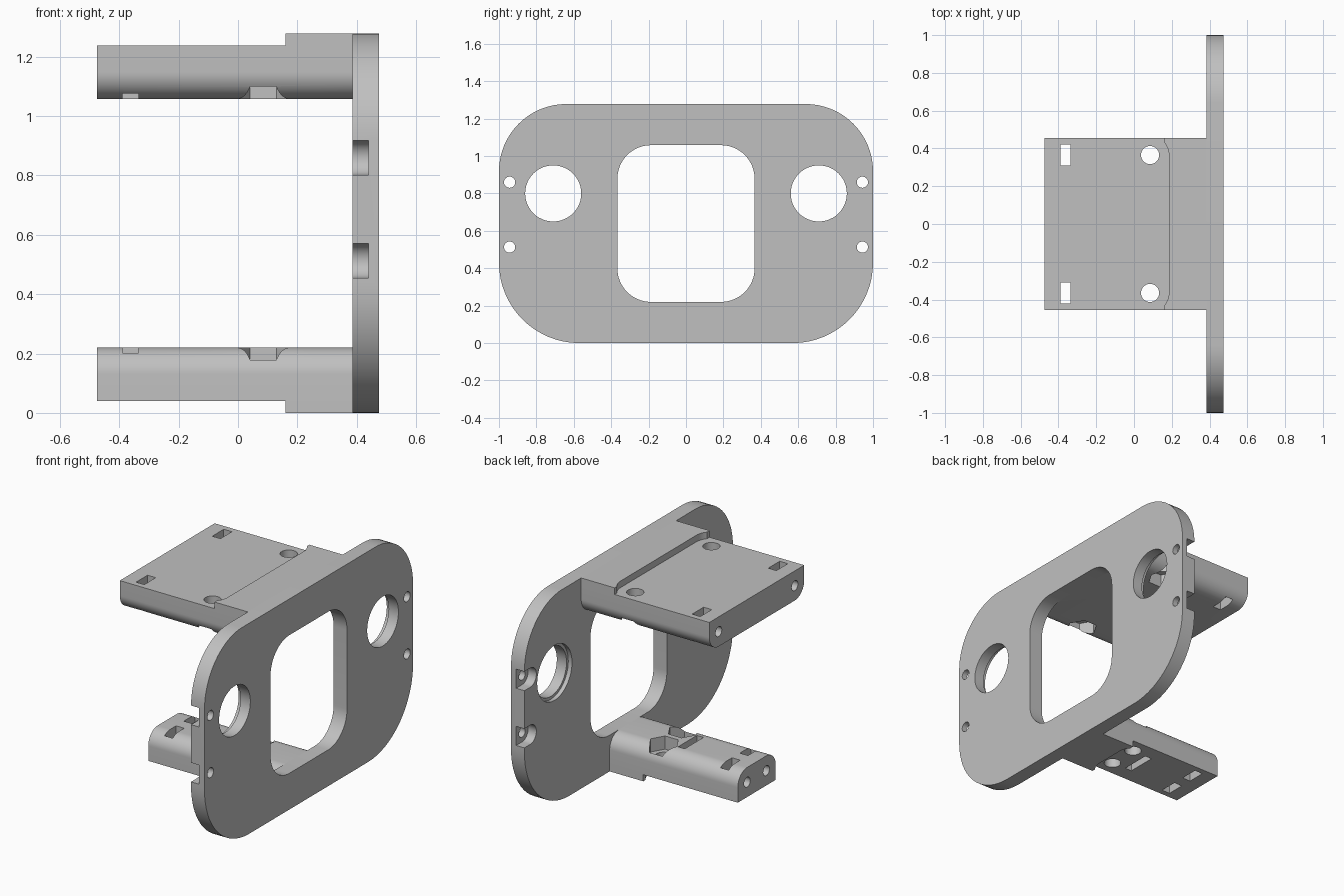
import bpy, bmesh, math
from mathutils import Vector

if "Cube" in bpy.data.objects:
    bpy.data.objects.remove(bpy.data.objects["Cube"])

H = 1.278                     # overall height
BACK, FRONT = 0.385, 0.475    # plate faces in x
ARM_END = -0.475

gray = bpy.data.materials.new("light_gray")
gray.diffuse_color = (0.53, 0.53, 0.53, 1)
gray.use_nodes = True
gray.node_tree.nodes["Principled BSDF"].inputs["Base Color"].default_value = gray.diffuse_color


def arc(cx, cy, r, a0, a1, n=16):
    """Points on a circular arc, angles in degrees."""
    return [(cx + r * math.cos(math.radians(a0 + (a1 - a0) * i / n)),
             cy + r * math.sin(math.radians(a0 + (a1 - a0) * i / n))) for i in range(n + 1)]


def circle(cx, cy, r, n=40):
    return arc(cx, cy, r, 0, 360, n)[:-1]


def rect(x0, x1, y0, y1):
    return [(x0, y0), (x1, y0), (x1, y1), (x0, y1)]


def rounded(w, z0, z1, r_top, r_bot):
    """Rounded rectangle, symmetric about zero, half width w."""
    return (arc(w - r_bot, z0 + r_bot, r_bot, -90, 0) + arc(w - r_top, z1 - r_top, r_top, 0, 90)
            + arc(-w + r_top, z1 - r_top, r_top, 90, 180)
            + arc(-w + r_bot, z0 + r_bot, r_bot, 180, 270))


def prism(name, pts, axis, lo, hi):
    """Extrude an outline: (y, z) points along x, or (x, y) points along z."""
    bm = bmesh.new()
    lift = (lambda p, h: Vector((h, p[0], p[1]))) if axis == 'x' else (lambda p, h: Vector((p[0], p[1], h)))
    a = [bm.verts.new(lift(p, lo)) for p in pts]
    b = [bm.verts.new(lift(p, hi)) for p in pts]
    bm.faces.new(a)
    bm.faces.new(b)
    for i in range(len(pts)):
        j = (i + 1) % len(pts)
        bm.faces.new((a[i], a[j], b[j], b[i]))
    bmesh.ops.recalc_face_normals(bm, faces=bm.faces)
    me = bpy.data.meshes.new(name)
    bm.to_mesh(me)
    bm.free()
    me.materials.append(gray)
    ob = bpy.data.objects.new(name, me)
    bpy.context.collection.objects.link(ob)
    return ob


def finish(ob, cutters=()):
    """Cut every cutter out, bake the result and smooth the curved faces."""
    for c in cutters:
        c.hide_render = True
        m = ob.modifiers.new("cut", 'BOOLEAN')
        m.operation, m.solver, m.object = 'DIFFERENCE', 'EXACT', c
    if cutters:
        bpy.context.view_layer.update()
        ev = ob.evaluated_get(bpy.context.evaluated_depsgraph_get())
        me = bpy.data.meshes.new_from_object(ev)
        ob.modifiers.clear()
        ob.data = me
        for c in cutters:
            bpy.data.objects.remove(c)
    bpy.ops.object.select_all(action='DESELECT')
    ob.select_set(True)
    bpy.context.view_layer.objects.active = ob
    bpy.ops.object.shade_smooth_by_angle(angle=math.radians(30))


# Upright plate with window, two large stepped holes and edge screw pockets
plate = prism("face_plate", rounded(1.0, 0, H, 0.36, 0.43), 'x', BACK, FRONT)
cuts = [prism("window", rounded(0.367, 0.22, H - 0.22, 0.18, 0.18), 'x', 0.3, 0.6)]
for s in (-1, 1):
    cuts.append(prism("large_hole", circle(s * 0.71, 0.80, 0.15, 48), 'x', 0.3, 0.6))
    cuts.append(prism("counterbore", circle(s * 0.71, 0.80, 0.167, 48), 'x', 0.3, 0.41))
    for z in (0.86, 0.513):
        cuts.append(prism("screw_hole", circle(s * 0.943, z, 0.03, 24), 'x', 0.3, 0.6))
        pocket = [(s * y, zz) for y, zz in arc(0.943, z, 0.058, 90, 270, 20) + [(1.1, z - 0.058), (1.1, z + 0.058)]]
        cuts.append(prism("screw_pocket", pocket, 'x', 0.3, 0.44))
finish(plate, cuts)


def arm(name, w, up, middle_slot=False):
    """Arm of half width w; t is the depth measured inward from the outer side."""
    def z(t):
        return H - t if up else t
    c, r, hx = w - 0.09, 0.09, 0.085      # hole line, inner edge radius, hole x

    # Main slab with two rounded inner edges
    prof = ([(-w, 0.04), (w, 0.04)] + arc(w - r, 0.22 - r, r, 0, 90, 14)
            + arc(-w + r, 0.22 - r, r, 90, 180, 14))
    slab = prism(name, [(y, z(t)) for y, t in prof], 'x', ARM_END, BACK)
    cuts = []
    for s in (-1, 1):
        y = s * c
        cuts.append(prism("bolt_hole", circle(hx, y, 0.048, 32), 'z', z(-0.1), z(0.4)))
        cuts.append(prism("hex_nut_pocket", circle(hx, y, 0.088, 6), 'z', z(0.14), z(0.4)))
        cuts.append(prism("nut_slot", rect(-0.39, -0.335, y - 0.055, y + 0.055), 'z', z(-0.1), z(0.4)))
        cuts.append(prism("end_hole", circle(y, z(0.13), 0.03, 24), 'x', -0.6, -0.27))
    if middle_slot:
        cuts.append(prism("middle_slot", rect(-0.055, -0.01, -0.09, 0.09), 'z', z(-0.1), z(0.4)))
    finish(slab, cuts)

    # Raised pad beside the plate, relieved around the bolt holes
    a = math.degrees(math.acos(0.075 / 0.1))
    side = [(0.16, w)] + arc(hx, c, 0.1, a, 0, 8)
    outline = [(BACK, -w), (BACK, w)] + side + [(x, -y) for x, y in reversed(side)]
    finish(prism(name + "_pad", outline, 'z', z(0), z(0.04)))


arm("top_arm", 0.455, True)
arm("bottom_arm", 0.182, False, middle_slot=True)
